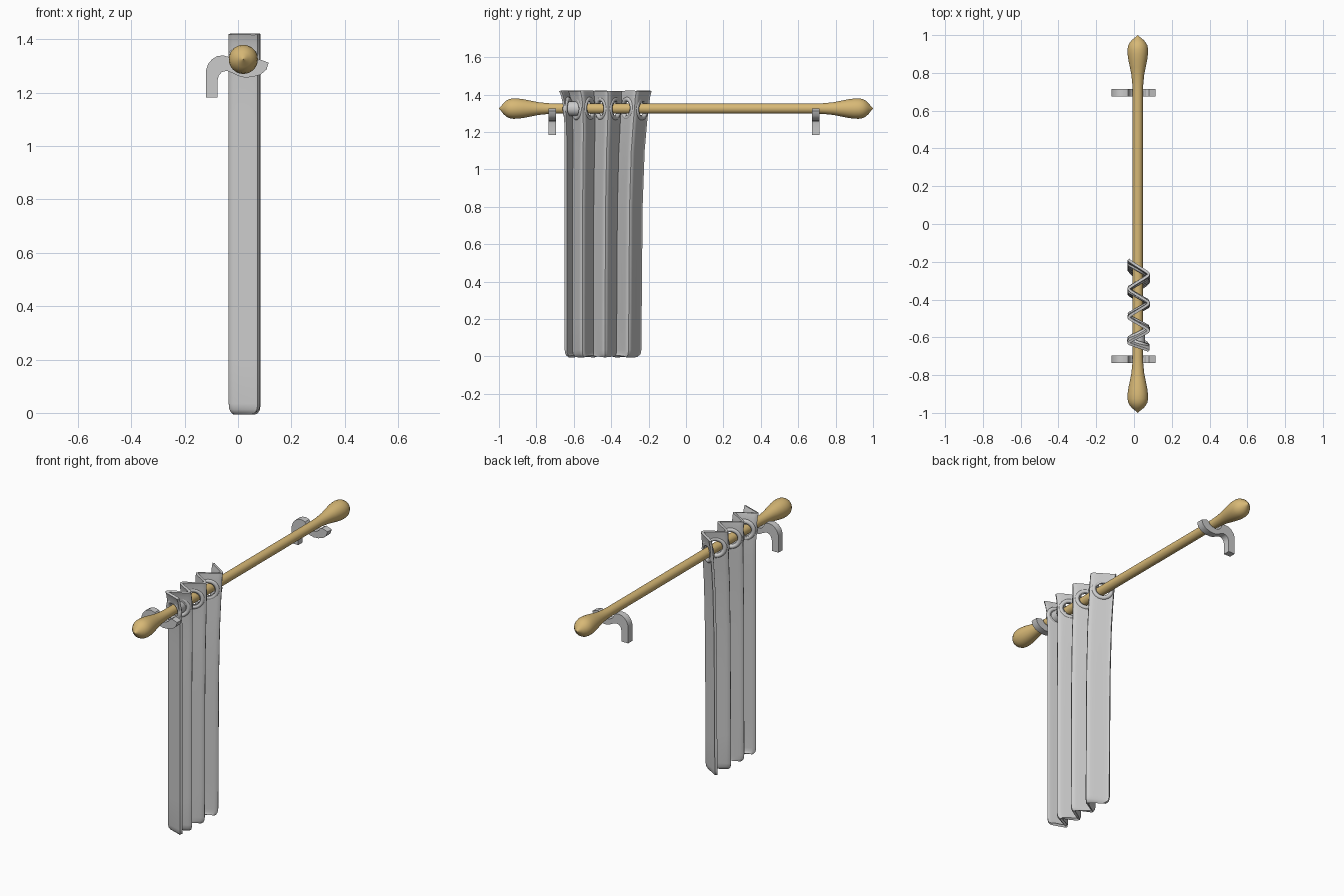
import bpy, bmesh, math
from mathutils import Vector

if "Cube" in bpy.data.objects:
    bpy.data.objects.remove(bpy.data.objects["Cube"])

RX, RZ = 0.02, 1.325          # rod axis


def finish(name, bm, mat=None, angle=35):
    bmesh.ops.recalc_face_normals(bm, faces=bm.faces)
    me = bpy.data.meshes.new(name)
    bm.to_mesh(me)
    bm.free()
    ob = bpy.data.objects.new(name, me)
    bpy.context.collection.objects.link(ob)
    if mat:
        me.materials.append(mat)
    smooth(ob, angle)
    return ob


def smooth(ob, angle=35):
    bpy.ops.object.select_all(action='DESELECT')
    ob.select_set(True)
    bpy.context.view_layer.objects.active = ob
    bpy.ops.object.shade_smooth_by_angle(angle=math.radians(angle))


def lathe_y(name, prof, seg=32, mat=None):
    """Revolve (y, radius) points around the rod axis."""
    bm = bmesh.new()
    rings = []
    for y, r in prof:
        rings.append([bm.verts.new((RX + r * math.cos(2 * math.pi * i / seg), y,
                                    RZ + r * math.sin(2 * math.pi * i / seg))) for i in range(seg)])
    for a, b in zip(rings, rings[1:]):
        for i in range(seg):
            j = (i + 1) % seg
            bm.faces.new((a[i], a[j], b[j], b[i]))
    bm.faces.new(rings[0])
    bm.faces.new(rings[-1])
    return finish(name, bm, mat)


def interp(table, t):
    for (a, va), (b, vb) in zip(table, table[1:]):
        if t <= b:
            return va + (vb - va) * (t - a) / (b - a)
    return table[-1][1]


# rod with turned finials
wood = bpy.data.materials.new("wood")
wood.diffuse_color = (0.68, 0.48, 0.18, 1)
wood.use_nodes = True
wood.node_tree.nodes["Principled BSDF"].inputs["Base Color"].default_value = wood.diffuse_color
half = [(0.7, 0.027), (0.74, 0.029), (0.79, 0.034), (0.83, 0.042), (0.87, 0.050), (0.90, 0.054),
        (0.925, 0.0545), (0.945, 0.051), (0.962, 0.042), (0.976, 0.029), (0.99, 0.011), (1.0, 0.001)]
lathe_y("rod", [(-y, r) for y, r in reversed(half)] + half, 32, wood)

# wall brackets: hooked flat profile, extruded along y
outline = [(-0.12, 1.183), (-0.12, 1.285), (-0.112, 1.308), (-0.097, 1.326), (-0.078, 1.337),
           (-0.055, 1.34), (-0.032, 1.333)]
for i in range(10):           # cradle under the rod
    a = math.radians(185 + 165 * i / 9)
    outline.append((RX + 0.045 * math.cos(a), RZ + 0.03 * math.sin(a) - 0.002))
outline += [(0.08, 1.325), (0.115, 1.313), (0.107, 1.287), (0.085, 1.268), (0.055, 1.259), (0.025, 1.257),
            (0.0, 1.263), (-0.02, 1.274), (-0.042, 1.282), (-0.06, 1.278), (-0.072, 1.265),
            (-0.077, 1.245), (-0.077, 1.183)]
for name, yc in (("bracket_front", -0.715), ("bracket_back", 0.695)):
    bm = bmesh.new()
    f = bm.faces.new([bm.verts.new((x, yc - 0.02, z)) for x, z in outline])
    ext = bmesh.ops.extrude_face_region(bm, geom=[f])
    bmesh.ops.translate(bm, vec=(0, 0.04, 0), verts=[v for v in ext["geom"] if isinstance(v, bmesh.types.BMVert)])
    finish(name, bm)

# curtain: pleated sheet, folds given by alternating extremes along the rod
FOLDS = [-0.672, -0.63, -0.565, -0.495, -0.42, -0.345, -0.268, -0.19]
CX, AMP, THICK = 0.025, 0.053, 0.014
LEFT = [(0, -0.643), (1.2, -0.643), (1.3, -0.648), (1.36, -0.655), (1.4, -0.664), (1.42, -0.673)]
RIGHT = [(0, -0.243), (0.8, -0.236), (1.1, -0.225), (1.25, -0.212), (1.33, -0.203), (1.39, -0.195), (1.42, -0.187)]
INSET = [(0, 0.018), (0.006, 0.009), (0.015, 0.003), (0.035, 0), (2, 0)]


def sheet(t, z):
    """t runs 0..7 over the folds."""
    k = min(int(t), len(FOLDS) - 2)
    y0 = FOLDS[k] + (FOLDS[k + 1] - FOLDS[k]) * (t - k)
    u = (y0 - FOLDS[0]) / (FOLDS[-1] - FOLDS[0])
    ins = interp(INSET, z)
    lo, hi = interp(LEFT, z) + ins, interp(RIGHT, z) - ins
    wave = math.asin(0.95 * math.cos(math.pi * t)) / math.asin(0.95)
    return Vector((CX + (AMP - ins * 0.8) * wave, lo + (hi - lo) * u, z))


zs = [0, 0.006, 0.015, 0.035, 0.2, 0.4, 0.6, 0.8, 0.95, 1.1, 1.18, 1.25, 1.3, 1.33, 1.36, 1.39, 1.405, 1.42]
N = 84
bm = bmesh.new()
rows = [[bm.verts.new(sheet(7 * i / N, z)) for i in range(N + 1)] for z in zs]
for a, b in zip(rows, rows[1:]):
    for i in range(N):
        bm.faces.new((a[i], a[i + 1], b[i + 1], b[i]))
curtain = finish("curtain", bm)
sol = curtain.modifiers.new("thickness", 'SOLIDIFY')
sol.thickness, sol.offset = THICK, 0

# holes for the rod
cutter = lathe_y("hole_cutter", [(-0.9, 0.039), (0.1, 0.039)], 32)
cutter.hide_render = True
cut = curtain.modifiers.new("holes", 'BOOLEAN')
cut.operation, cut.object, cut.solver = 'DIFFERENCE', cutter, 'EXACT'
dg = bpy.context.evaluated_depsgraph_get()
me = bpy.data.meshes.new_from_object(curtain.evaluated_get(dg))
curtain.modifiers.clear()
curtain.data = me
bpy.data.objects.remove(cutter)
smooth(curtain, 50)

# grommets, one on each pleat where it crosses the rod
for k in range(7):
    t = k + 0.5
    c = sheet(t, RZ)
    d = sheet(t + 0.1, RZ) - sheet(t - 0.1, RZ)
    bpy.ops.mesh.primitive_torus_add(major_segments=36, minor_segments=10, major_radius=0.05, minor_radius=0.013,
                                     location=(RX + 0.003, c.y, RZ))
    ring = bpy.context.object
    ring.name = f"grommet_{k + 1}"
    ring.rotation_euler = Vector((d.y, -d.x, 0)).to_track_quat('Z', 'Y').to_euler()
    smooth(ring, 60)
